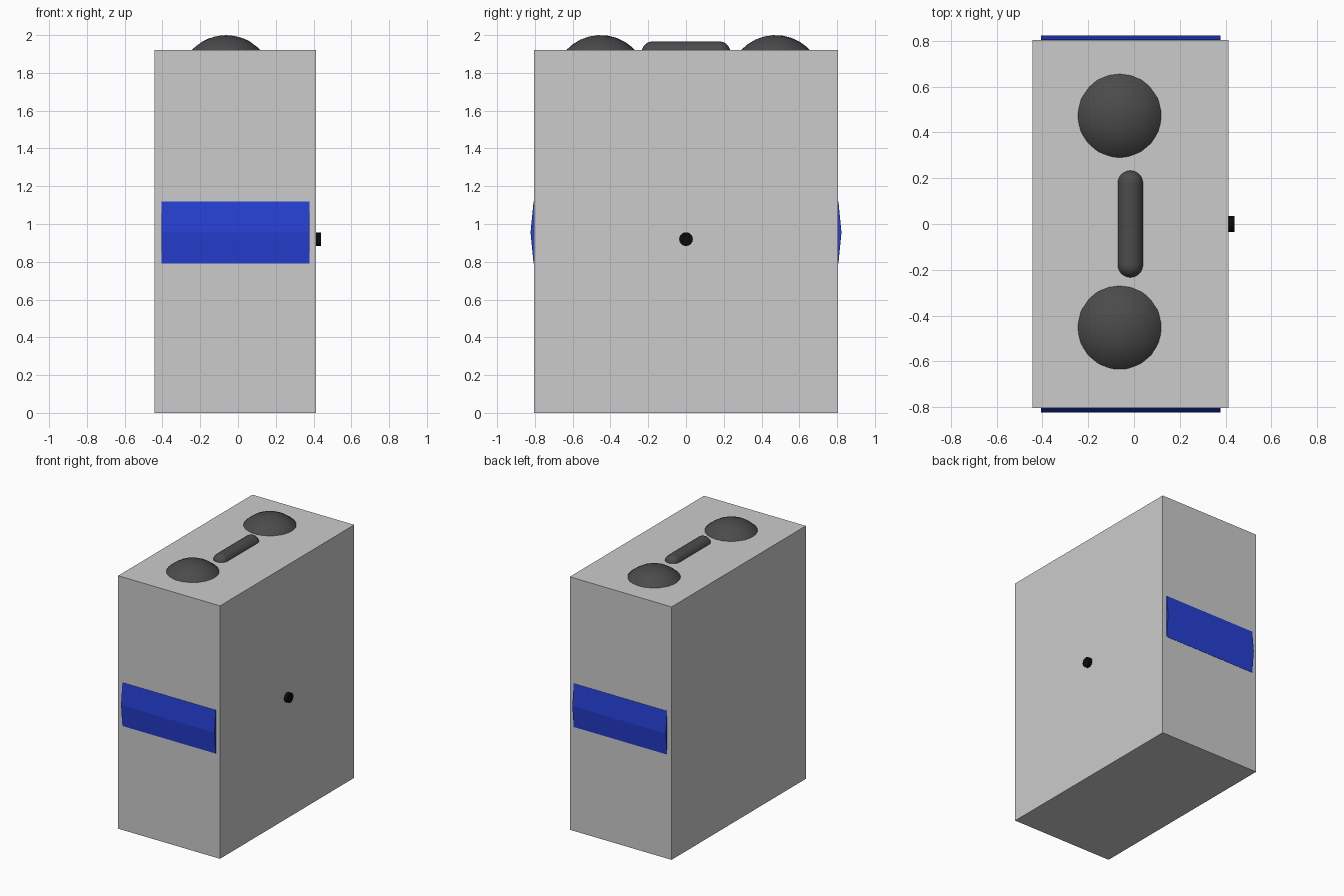
import bpy, bmesh, math
from mathutils import Matrix

if "Cube" in bpy.data.objects:
    bpy.data.objects.remove(bpy.data.objects["Cube"])

DARK = (0.07, 0.07, 0.07, 1)
BLUE = (0.02, 0.05, 0.65, 1)
BLACK = (0.003, 0.003, 0.003, 1)


def material(name, color):
    m = bpy.data.materials.new(name)
    m.diffuse_color = color
    m.use_nodes = True
    m.node_tree.nodes["Principled BSDF"].inputs["Base Color"].default_value = m.diffuse_color
    return m


dark, blue, black = material("dark_grey", DARK), material("blue", BLUE), material("black", BLACK)


def finish(name, mat=None, smooth=None):
    ob = bpy.context.object
    ob.name = name
    if mat:
        ob.data.materials.append(mat)
    if smooth:
        bpy.ops.object.shade_smooth_by_angle(angle=math.radians(smooth))
    return ob


# Main case
bpy.ops.mesh.primitive_cube_add(size=1, location=(-0.015, 0, 0.96))
bpy.context.object.scale = (0.855, 1.61, 1.92)
finish("case")

# Two domes: spheres sunk into the top
for name, y in (("front_dome", -0.452), ("back_dome", 0.474)):
    bpy.ops.mesh.primitive_uv_sphere_add(segments=32, ring_count=16, radius=0.25,
                                         location=(-0.063, y, 1.75),
                                         rotation=(math.radians(37), 0, 0))
    finish(name, dark, 30)

# Rounded bar between the domes: a sphere split at its equator and stretched
bm = bmesh.new()
r, half = 0.056, 0.178
bmesh.ops.create_cone(bm, segments=32, radius1=r, radius2=r, depth=2 * half)
for z in (-half, half):
    bmesh.ops.create_uvsphere(bm, u_segments=32, v_segments=16, radius=r,
                              matrix=Matrix.Translation((0, 0, z)))
bmesh.ops.rotate(bm, matrix=Matrix.Rotation(math.pi / 2, 3, 'X'), verts=bm.verts)
mesh = bpy.data.meshes.new("top_bar")
bm.to_mesh(mesh)
bm.free()
bar = bpy.data.objects.new("top_bar", mesh)
bar.location = (-0.016, 0, 1.91)
bpy.context.collection.objects.link(bar)
bpy.context.view_layer.objects.active = bar
bar.select_set(True)
finish("top_bar", dark, 40)

# Blue ridged bands on the front and back
x0, x1 = -0.406, 0.378
for name, s in (("front_band", -1), ("back_band", 1)):
    profile = [(0.79, 0.79), (0.807, 0.79), (0.823, 0.955), (0.807, 1.12), (0.79, 1.12)]
    bm = bmesh.new()
    face = bm.faces.new([bm.verts.new((x0, s * y, z)) for y, z in profile])
    ext = bmesh.ops.extrude_face_region(bm, geom=[face], use_keep_orig=True)
    bmesh.ops.translate(bm, vec=(x1 - x0, 0, 0),
                        verts=[g for g in ext["geom"] if isinstance(g, bmesh.types.BMVert)])
    bmesh.ops.recalc_face_normals(bm, faces=bm.faces)
    mesh = bpy.data.meshes.new(name)
    bm.to_mesh(mesh)
    bm.free()
    mesh.materials.append(blue)
    bpy.context.collection.objects.link(bpy.data.objects.new(name, mesh))

# Small round stud on the right side
bpy.ops.mesh.primitive_cylinder_add(vertices=32, radius=0.036, depth=0.06,
                                    location=(0.41, 0, 0.92), rotation=(0, math.pi / 2, 0))
finish("side_stud", black, 30)
